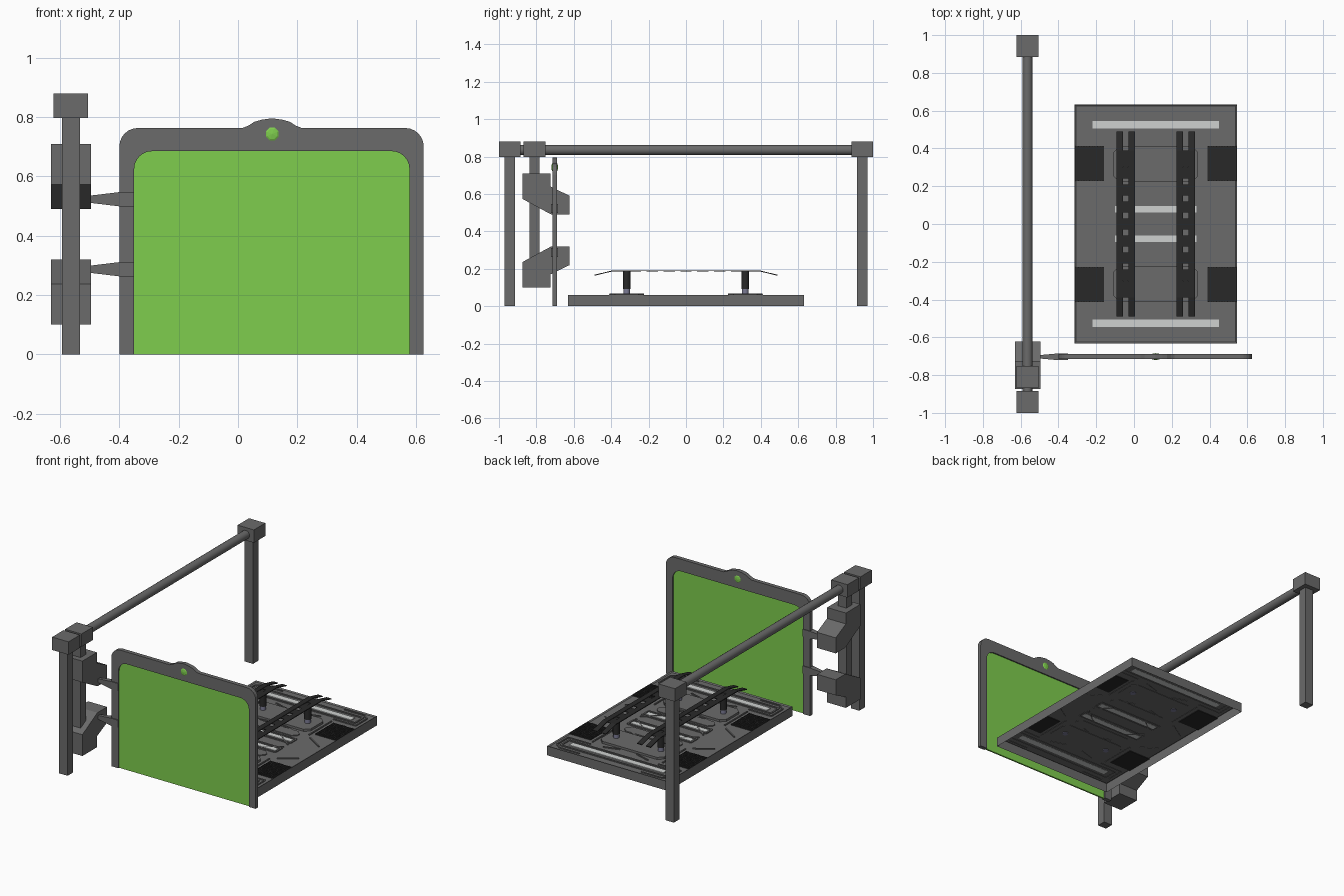
import bpy, bmesh, math
from mathutils import Vector, Matrix

if "Cube" in bpy.data.objects:
    bpy.data.objects.remove(bpy.data.objects["Cube"])


def mat(name, r, g, b):
    m = bpy.data.materials.new(name)
    m.diffuse_color = (r, g, b, 1)
    m.use_nodes = True
    m.node_tree.nodes["Principled BSDF"].inputs["Base Color"].default_value = m.diffuse_color
    return m


GREY = mat("mid_grey", 0.145, 0.145, 0.145)
GREEN = mat("green", 0.21, 0.61, 0.075)
DARK = mat("near_black", 0.022, 0.022, 0.022)
WHITE = mat("pale_white", 0.62, 0.64, 0.63)
STEEL = mat("blue_steel", 0.2, 0.2, 0.3)
CX = 0.115  # centre line of platform and screen


def finish(name, bm, material):
    bmesh.ops.recalc_face_normals(bm, faces=bm.faces)
    me = bpy.data.meshes.new(name)
    bm.to_mesh(me)
    bm.free()
    me.materials.append(material)
    ob = bpy.data.objects.new(name, me)
    bpy.context.collection.objects.link(ob)
    return ob


def add_box(bm, x0, x1, y0, y1, z0, z1):
    m = Matrix.Translation(((x0 + x1) / 2, (y0 + y1) / 2, (z0 + z1) / 2))
    m = m @ Matrix.Diagonal((x1 - x0, y1 - y0, z1 - z0, 1))
    bmesh.ops.create_cube(bm, size=1, matrix=m)


def boxes(name, material, *dims):
    bm = bmesh.new()
    for d in dims:
        add_box(bm, *d)
    return finish(name, bm, material)


def add_prism(bm, pts, axis, a, b):
    """Extrude a 2D outline along an axis from a to b."""
    def co(p, t):
        return {'X': (t, p[0], p[1]), 'Y': (p[0], t, p[1]), 'Z': (p[0], p[1], t)}[axis]
    f = bm.faces.new([bm.verts.new(co(p, a)) for p in pts])
    ext = bmesh.ops.extrude_face_region(bm, geom=[f])
    d = Vector(co((0, 0), b - a))
    bmesh.ops.translate(bm, vec=d, verts=[v for v in ext['geom'] if isinstance(v, bmesh.types.BMVert)])


def prism(name, material, pts, axis, a, b):
    bm = bmesh.new()
    add_prism(bm, pts, axis, a, b)
    return finish(name, bm, material)


def cylinder(name, material, loc, r, depth, sides, axis='Z'):
    bm = bmesh.new()
    rot = Matrix.Rotation(math.pi / 2, 4, 'X') if axis == 'Y' else Matrix()
    bmesh.ops.create_cone(bm, cap_ends=True, segments=sides, radius1=r, radius2=r, depth=depth,
                          matrix=Matrix.Translation(loc) @ rot)
    ob = finish(name, bm, material)
    bpy.context.view_layer.objects.active = ob
    ob.select_set(True)
    bpy.ops.object.shade_smooth_by_angle(angle=math.radians(40))
    ob.select_set(False)


# Overhead rail, its posts and the sliding carriage post
PX0, PX1 = -0.593, -0.533
for name, y, z0 in (("front_post", -0.942, 0), ("back_post", 0.942, 0), ("carriage_post", -0.81, 0.11)):
    boxes(name, GREY, (PX0, PX1, y - 0.028, y + 0.028, z0, 0.81))
    boxes(name + "_cap", GREY, (-0.622, -0.506, y - 0.058, y + 0.058, 0.797, 0.88))
cylinder("overhead_rail", GREY, (-0.564, 0, 0.835), 0.027, 1.88, 16, 'Y')

# Carriage housings (mirrored about z = 0.405) and the arms holding the screen
profile = [(-0.873, 0.71), (-0.725, 0.71), (-0.725, 0.64), (-0.622, 0.59),
           (-0.622, 0.49), (-0.72, 0.49), (-0.873, 0.573)]
arm = [(-0.5, 0.012), (-0.40, 0.024), (-0.35, 0.024)]
for name, s, za in (("upper", 1, 0.523), ("lower", -1, 0.287)):
    prism(name + "_housing", GREY, [(y, 0.405 + s * (z - 0.405)) for y, z in profile], 'X', -0.63, -0.496)
    bm = bmesh.new()
    rings = [[bm.verts.new((x, -0.703 + a * h * 0.75, za + b * h)) for a, b in
              ((-1, -1), (1, -1), (1, 1), (-1, 1))] for x, h in arm]
    for r, q in zip(rings, rings[1:]):
        for i in range(4):
            bm.faces.new((r[i], r[i - 1], q[i - 1], q[i]))
    bm.faces.new(rings[0])
    bm.faces.new(rings[-1])
    finish(name + "_arm", bm, GREY)


# Screen: rounded frame with a bump on top, thin green pane, round lamp
def arch(x0, x1, top, r, bump=()):
    def corner(cx, a0):
        return [(cx + r * math.cos(math.radians(a0 - i * 15)),
                 top - r + r * math.sin(math.radians(a0 - i * 15))) for i in range(7)]
    return [(x0, 0)] + corner(x0 + r, 180) + list(bump) + corner(x1 - r, 90) + [(x1, 0)]


half = [(-0.1, 0.763), (-0.08, 0.771), (-0.06, 0.784), (-0.035, 0.791)]
bump = [(CX + x, z) for x, z in half] + [(CX, 0.796)] + [(CX - x, z) for x, z in reversed(half)]
inner = arch(-0.35, 0.578, 0.685, 0.06)
prism("screen_frame", GREY, arch(-0.4, 0.626, 0.763, 0.062, bump) + inner[::-1], 'Y', -0.715, -0.689)
prism("screen_pane", GREEN, inner, 'Y', -0.707, -0.697)
bm = bmesh.new()
bmesh.ops.create_uvsphere(bm, u_segments=8, v_segments=6, radius=0.036,
                          matrix=Matrix.Translation((CX, -0.702, 0.743)) @ Matrix.Diagonal((1, 0.5, 1, 1))
                          @ Matrix.Rotation(math.pi / 2, 4, 'X') @ Matrix.Rotation(math.pi / 8, 4, 'Z'))
finish("screen_lamp", bm, GREEN)

# Platform: shell open underneath, with a slightly sunk deck
bm = bmesh.new()
add_box(bm, -0.315, 0.545, -0.632, 0.632, 0, 0.06)
bm.faces.ensure_lookup_table()
top = max(bm.faces, key=lambda f: f.calc_center_median().z)
low = min(bm.faces, key=lambda f: f.calc_center_median().z)
bmesh.ops.inset_region(bm, faces=[top], thickness=0.012, depth=-0.006)
bmesh.ops.delete(bm, geom=[low], context='FACES_ONLY')
finish("platform_shell", bm, GREY)

# Raised deck trim: trays round the strips, bevelled panels and corner ribs
D0, D1 = 0.052, 0.06


def add_ring(bm, hx, cy, hy, w):
    for s in (-1, 1):
        add_box(bm, CX - hx, CX + hx, cy + s * hy - w, cy + s * hy + w, D0, D1)
        add_box(bm, CX + s * hx - w, CX + s * hx + w, cy - hy, cy + hy, D0, D1)


def add_rib(bm, p, q, w=0.004):
    p, q = Vector(p), Vector(q)
    n = (q - p).orthogonal().normalized() * w
    add_prism(bm, [p + n, q + n, q - n, p - n], 'Z', D0, D1)


def octagon(hx, cy, hy, c):
    return [(CX + sx * x, cy + sy * y) for sx, sy, seq in
            ((1, 1, 0), (-1, 1, 1), (-1, -1, 0), (1, -1, 1))
            for x, y in (((hx, hy - c), (hx - c, hy)) if not seq else ((hx - c, hy), (hx, hy - c)))]


ribs = [((0.12, 0.1), (0.225, 0.02)), ((0.28, 0.17), (0.39, 0.1)), ((0.22, 0.605), (0.36, 0.605)),
        ((0.36, 0.605), (0.4, 0.575)), ((0.4, 0.575), (0.4, 0.46)), ((0.24, 0.46), (0.4, 0.46)),
        ((0.25, 0.2), (0.25, 0.43)), ((0.06, 0.22), (0.16, 0.19)), ((0.06, 0.42), (0.16, 0.45))]
bm = bmesh.new()
for s in (-1, 1):
    add_ring(bm, 0.375, s * 0.53, 0.042, 0.005)
    add_ring(bm, 0.225, s * 0.075, 0.032, 0.005)
    add_prism(bm, octagon(0.2, s * 0.165, 0.035, 0.025), 'Z', D0, D1)
    for t in (-1, 1):
        for p, q in ribs:
            add_rib(bm, (CX + t * p[0], s * p[1]), (CX + t * q[0], s * q[1]))
finish("deck_trim", bm, GREY)

# Light strips set in the deck
boxes("light_strips", WHITE, *[(CX - h, CX + h, s * y - w, s * y + w, 0.053, 0.059)
                               for s in (-1, 1) for h, y, w in ((0.335, 0.525, 0.02), (0.215, 0.077, 0.017))])

# Corner grilles: dark plate with a lattice of bars
bm = bmesh.new()
for sx in (-1, 1):
    for sy in (-1, 1):
        x, y, hx, hy = CX + sx * 0.351, sy * 0.32, 0.076, 0.092
        add_box(bm, x - hx, x + hx, y - hy, y + hy, 0.05, 0.0585)
        for i in range(11):
            u = x - hx + 0.004 + i * (2 * hx - 0.008) / 10
            add_box(bm, u - 0.002, u + 0.002, y - hy, y + hy, 0.058, 0.062)
        for i in range(13):
            v = y - hy + 0.004 + i * (2 * hy - 0.008) / 12
            add_box(bm, x - hx, x + hx, v - 0.002, v + 0.002, 0.058, 0.0615)
finish("corner_grilles", bm, DARK)

# Lift pads, pistons and the two long twin runners
for s, side in ((-1, "front"), (1, "back")):
    prism(side + "_lift_pad", GREY, octagon(0.225, s * 0.317, 0.092, 0.03), 'Z', D0, 0.068)
    for t, hand in ((-1, "left"), (1, "right")):
        loc = (CX + t * 0.159, s * 0.317)
        cylinder(f"{side}_{hand}_piston_rod", STEEL, (*loc, 0.075), 0.018, 0.055, 12)
        cylinder(f"{side}_{hand}_piston_sleeve", DARK, (*loc, 0.14), 0.021, 0.096, 12)

path = [(-0.49, 0.163), (-0.39, 0.187), (0.39, 0.187), (0.49, 0.163)]
runner = path + [(y, z + 0.005) for y, z in reversed(path)]
for t, hand in ((-1, "left"), (1, "right")):
    x = CX + t * 0.159
    bm = bmesh.new()
    for a, b in ((-0.048, -0.014), (0.014, 0.048)):
        add_prism(bm, runner, 'X', x + a, x + b)
    for i in range(9):
        y = -0.36 + i * 0.09
        add_box(bm, x - 0.016, x + 0.016, y - 0.03, y + 0.03, 0.186, 0.190)
    finish(hand + "_runner", bm, DARK)
